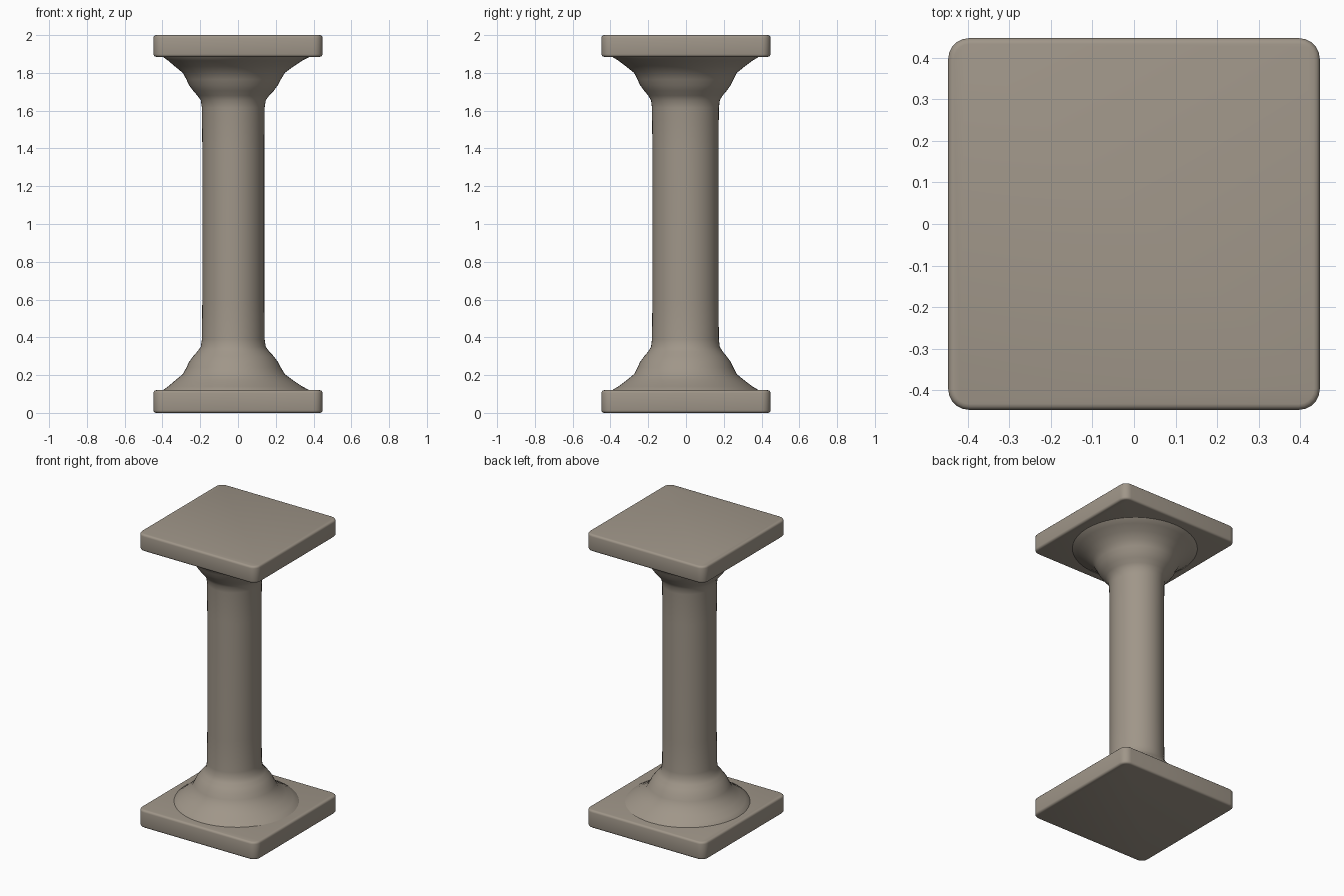
import bpy, bmesh, math

if "Cube" in bpy.data.objects:
    bpy.data.objects.remove(bpy.data.objects["Cube"])

stone = bpy.data.materials.new("warm grey stone")
stone.diffuse_color = (0.35, 0.305, 0.25, 1)
stone.use_nodes = True
stone.node_tree.nodes["Principled BSDF"].inputs["Base Color"].default_value = stone.diffuse_color


def finish(bm, name, angle):
    bmesh.ops.recalc_face_normals(bm, faces=bm.faces)
    mesh = bpy.data.meshes.new(name)
    bm.to_mesh(mesh)
    bm.free()
    mesh.materials.append(stone)
    ob = bpy.data.objects.new(name, mesh)
    bpy.context.collection.objects.link(ob)
    bpy.ops.object.select_all(action='DESELECT')
    ob.select_set(True)
    bpy.context.view_layer.objects.active = ob
    bpy.ops.object.shade_smooth_by_angle(angle=math.radians(angle))
    return ob


# square slab with rounded corners and softened rims
def slab(name, z0, z1):
    bm = bmesh.new()
    bmesh.ops.create_cube(bm, size=1)
    for v in bm.verts:
        v.co.x *= 0.895
        v.co.y *= 0.895
        v.co.z = z0 if v.co.z < 0 else z1
    upright = [e for e in bm.edges if abs(e.verts[0].co.z - e.verts[1].co.z) > 0.01]
    bmesh.ops.bevel(bm, geom=upright, offset=0.05, segments=5, profile=0.5, affect='EDGES')
    rims = [e for e in bm.edges if abs(e.verts[0].co.z - e.verts[1].co.z) < 0.001]
    bmesh.ops.bevel(bm, geom=rims, offset=0.014, segments=3, profile=0.5, affect='EDGES')
    finish(bm, name, 50)


slab("base_slab", 0.0, 0.12)
slab("top_slab", 1.885, 2.0)

# column: (height, x radius, y radius, x centre), mirrored about mid height
half = [
    (0.10, 0.40, 0.40, -0.005), (0.122, 0.385, 0.385, -0.01),
    (0.14, 0.355, 0.355, -0.015), (0.17, 0.315, 0.315, -0.02),
    (0.205, 0.27, 0.272, -0.022), (0.24, 0.25, 0.254, -0.023),
    (0.27, 0.235, 0.24, -0.024), (0.30, 0.213, 0.218, -0.024),
    (0.325, 0.19, 0.197, -0.025), (0.35, 0.172, 0.182, -0.025),
    (0.39, 0.166, 0.177, -0.025), (0.60, 0.164, 0.175, -0.025),
]
rows = half + [(2.005 - z, rx, ry, cx) for z, rx, ry, cx in reversed(half)]
N = 48
bm = bmesh.new()
rings = []
for z, rx, ry, cx in rows:
    rings.append([bm.verts.new((cx + rx * math.cos(2 * math.pi * i / N),
                                -0.003 + ry * math.sin(2 * math.pi * i / N), z))
                  for i in range(N)])
for a, b in zip(rings, rings[1:]):
    for i in range(N):
        j = (i + 1) % N
        bm.faces.new((a[i], a[j], b[j], b[i]))
bm.faces.new(list(reversed(rings[0])))
bm.faces.new(rings[-1])
finish(bm, "column_shaft", 60)
